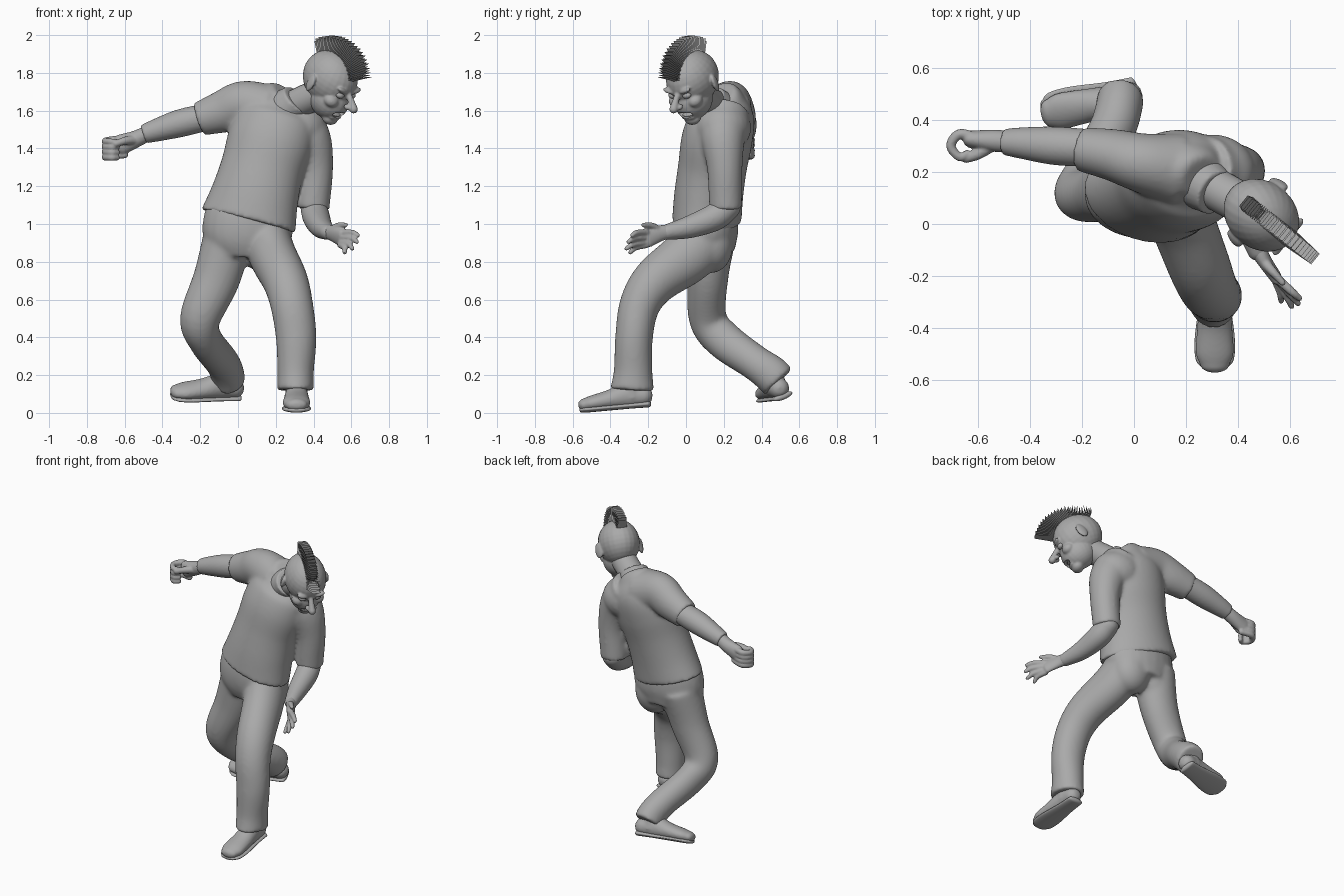
import bpy, bmesh, math
from mathutils import Vector, Matrix

old = bpy.data.objects.get("Cube")
if old:
    bpy.data.objects.remove(old, do_unlink=True)

grey = bpy.data.materials.new("plain grey")
grey.use_nodes = True
grey.diffuse_color = (0.4, 0.4, 0.4, 1)
grey.node_tree.nodes["Principled BSDF"].inputs["Base Color"].default_value = (0.4, 0.4, 0.4, 1)


def spline(points, steps):
    """Catmull-Rom through tuples of any length."""
    pts = [Vector(p) for p in points]
    pts = [pts[0] * 2 - pts[1]] + pts + [pts[-1] * 2 - pts[-2]]
    out = []
    for a, b, c, d in zip(pts, pts[1:], pts[2:], pts[3:]):
        for k in range(steps):
            t = k / steps
            out.append((b * 2 + (c - a) * t + (a * 2 - b * 5 + c * 4 - d) * t * t
                        + (b * 3 - a - c * 3 + d) * t ** 3) / 2)
    return out + [pts[-2]]


def tube(bm, points, ref=(1, 0, 0), rounded=False, frame=Matrix(), sides=24, steps=6):
    """Closed elliptical sweep; each point is x, y, z, width, depth."""
    rows = spline([p if len(p) == 5 else (*p, p[3]) for p in points], steps)
    centres = [Vector(r[:3]) for r in rows]
    sections = []
    for i, row in enumerate(rows):
        tangent = (centres[min(i + 1, len(rows) - 1)] - centres[max(i - 1, 0)]).normalized()
        sections.append((centres[i], tangent, row[3], row[4]))
    if rounded:
        def cap(section, sign):
            c, t, a, b = section
            angles = [math.pi / 2 * k / 5 for k in range(1, 5)]
            return [(c + t * sign * min(a, b) * math.sin(q), t, a * math.cos(q), b * math.cos(q))
                    for q in angles]
        sections = cap(sections[0], -1)[::-1] + sections + cap(sections[-1], 1)
    rings = []
    for c, t, a, b in sections:
        u = Vector(ref)
        u = (u - t * u.dot(t)).normalized()
        v = t.cross(u)
        angles = [math.tau * k / sides for k in range(sides)]
        rings.append([bm.verts.new(frame @ (c + u * a * math.cos(q) + v * b * math.sin(q)))
                      for q in angles])
    for low, high in zip(rings, rings[1:]):
        for k in range(sides):
            n = (k + 1) % sides
            bm.faces.new((low[k], low[n], high[n], high[k]))
    bm.faces.new(rings[0][::-1])
    bm.faces.new(rings[-1])


def blob(bm, centre, radii, frame=Matrix(), turn=Matrix()):
    m = frame @ Matrix.Translation(centre) @ turn @ Matrix.Diagonal((*radii, 1))
    bmesh.ops.create_uvsphere(bm, u_segments=24, v_segments=16, radius=1, matrix=m)


def finish(name, bm, voxel=0, smooth=4, flat=False):
    """Make the object; a voxel size fuses its pieces into one skin."""
    mesh = bpy.data.meshes.new(name)
    bmesh.ops.recalc_face_normals(bm, faces=bm.faces)
    for f in bm.faces:
        f.smooth = not flat
    bm.to_mesh(mesh)
    bm.free()
    mesh.materials.append(grey)
    obj = bpy.data.objects.new(name, mesh)
    bpy.context.collection.objects.link(obj)
    if voxel:
        fuse = obj.modifiers.new("fuse", 'REMESH')
        fuse.mode, fuse.voxel_size, fuse.use_smooth_shade = 'VOXEL', voxel, True
        soften = obj.modifiers.new("soften", 'SMOOTH')
        soften.factor, soften.iterations = 0.5, smooth
    return obj


# Shirt: torso and two short sleeves
bm = bmesh.new()
tube(bm, [(.055, .11, 1.015, .26, .18), (.09, .12, 1.15, .235, .18), (.13, .14, 1.3, .222, .18),
          (.175, .165, 1.45, .23, .185), (.21, .195, 1.57, .21, .165), (.235, .195, 1.65, .14, .115),
          (.26, .18, 1.685, .09, .08)], ref=(1, -.2, 0), sides=40)
tube(bm, [(.16, .21, 1.6, .14), (.03, .235, 1.63, .115, .128), (-.08, .265, 1.595, .1, .113),
          (-.205, .288, 1.555, .085, .09)], ref=(0, 1, 0))
tube(bm, [(.27, .2, 1.57, .14), (.37, .195, 1.46, .12), (.41, .205, 1.3, .094),
          (.397, .21, 1.08, .087)])
blob(bm, (.3, .195, 1.51), (.17, .15, .14))
finish("shirt", bm, .011, 10)

bm = bmesh.new()
tube(bm, [(.26, .16, 1.61, .11), (.3, .13, 1.645, .095), (.315, .12, 1.66, .09)])
finish("collar", bm, .008, 3)

# Trousers: hips, seat and two legs
bm = bmesh.new()
tube(bm, [(.075, .115, 1.13, .2, .14), (.055, .11, 1.03, .235, .165), (.05, .11, .93, .235, .165),
          (.05, .12, .84, .18, .14)])
for x in (-.05, .14):
    blob(bm, (x, .135, .89), (.13, .115, .15))
tube(bm, [(.14, .12, .95, .13, .15), (.185, .01, .83, .125, .145), (.25, -.16, .7, .12, .125),
          (.285, -.245, .57, .113, .108), (.308, -.275, .4, .108, .1),
          (.305, -.28, .22, .097, .103), (.305, -.285, .12, .098, .118)])
tube(bm, [(-.05, .13, .95, .13, .14), (-.11, .115, .72, .125, .11), (-.2, .115, .5, .108, .1),
          (-.172, .2, .385, .09, .102), (-.085, .36, .27, .09, .094), (-.058, .445, .21, .09, .1),
          (-.052, .49, .165, .09, .1)])
finish("trousers", bm, .011, 14)

# Shoes with a projecting sole
shoe_frames = {
    "left": Matrix.Translation((.31, -.3, .024)) @ Matrix.Rotation(.09, 4, 'X'),
    "right": Matrix.Translation((-.1, .495, .075)) @ Matrix.Rotation(-1.33, 4, 'Z')
    @ Matrix.Rotation(.38, 4, 'Y')}
for side, frame in shoe_frames.items():
    bm = bmesh.new()
    tube(bm, [(0, .075, .06, .055, .055), (0, 0, .07, .06, .07), (0, -.1, .055, .068, .052),
              (0, -.19, .045, .073, .042), (0, -.235, .04, .058, .034)], rounded=True, frame=frame)
    tube(bm, [(0, .02, .05, .06), (0, .02, .15, .06)], frame=frame)
    finish(side + "_shoe", bm, .008, 4)
    bm = bmesh.new()
    tube(bm, [(0, .1, .014, .054, .018), (0, 0, .014, .06, .016), (0, -.14, .014, .077, .016),
              (0, -.22, .014, .073, .016), (0, -.25, .014, .05, .014)], rounded=True, frame=frame)
    finish(side + "_sole", bm)

# Right arm, curled into a loose fist
bm = bmesh.new()
tube(bm, [(-.15, .29, 1.57, .072), (-.3, .3, 1.535, .074), (-.42, .31, 1.5, .062),
          (-.5, .315, 1.475, .05)], ref=(0, 1, 0))
finish("right_forearm", bm, .008)
bm = bmesh.new()
tube(bm, [(-.48, .315, 1.48, .042), (-.54, .32, 1.45, .042, .045), (-.62, .325, 1.42, .034, .055)],
     ref=(0, 1, 0), rounded=True)
for i in range(4):
    z = 1.45 - .028 * i
    tube(bm, [(-.6, .33, z, .019), (-.67, .345, z - .005, .02), (-.703, .3, z - .012, .019),
              (-.67, .257, z - .015, .017), (-.64, .27, z - .015, .015)],
         ref=(0, 0, 1), rounded=True, sides=10)
tube(bm, [(-.55, .3, 1.445, .026), (-.6, .268, 1.44, .022), (-.645, .25, 1.425, .017)],
     ref=(0, 0, 1), rounded=True, sides=10)
finish("right_hand", bm, .006, 3)

# Left arm, bent with open fingers
bm = bmesh.new()
tube(bm, [(.4, .22, 1.09, .07), (.415, .15, 1.035, .072), (.44, .02, .985, .06),
          (.475, -.1, .957, .042)], rounded=True)
finish("left_forearm", bm, .008)
bm = bmesh.new()
tube(bm, [(.47, -.085, .96, .037), (.5, -.14, .95, .028, .043), (.545, -.205, .925, .022, .05)],
     rounded=True)
for tip in [(.635, -.285, .94), (.63, -.305, .905), (.605, -.315, .87), (.565, -.295, .85)]:
    tip = Vector(tip)
    root = Vector((.54, -.2, .925)).lerp(tip, .12) + Vector((0, 0, (tip.z - .895) * .6))
    middle = root.lerp(tip, .55) + Vector((.008, -.008, .008))
    tube(bm, [(*root, .018), (*middle, .016), (*tip, .012)], ref=(0, 0, 1), rounded=True, sides=10)
tube(bm, [(.495, -.14, .965, .022), (.53, -.18, .99, .018), (.57, -.225, .995, .013)],
     ref=(0, 0, 1), rounded=True, sides=10)
finish("left_hand", bm, .006, 3)

# Head: turned to its left and bowed, with its own frame
head = (Matrix.Translation((.485, .037, 1.74)) @ Matrix.Rotation(math.radians(51), 4, 'Z')
        @ Matrix.Rotation(math.radians(35), 4, 'X'))
bm = bmesh.new()
tube(bm, [(.24, .18, 1.6, .08), (.34, .12, 1.65, .08), (.45, .06, 1.7, .08)])
finish("neck", bm)

bm = bmesh.new()
blob(bm, (0, .015, .03), (.13, .16, .145), head)
blob(bm, (0, -.045, -.065), (.1, .115, .105), head)
blob(bm, (0, -.105, -.145), (.048, .04, .035), head)
tube(bm, [(0, -.13, .035, .015), (0, -.175, .008, .018), (0, -.21, -.015, .023)],
     rounded=True, frame=head)
for s in (-1, 1):
    blob(bm, (s * .062, -.1, -.035), (.042, .042, .035), head)
    blob(bm, (s * .02, -.18, -.022), (.016, .02, .014), head)
    blob(bm, (s * .05, -.128, .048), (.042, .02, .014), head, Matrix.Rotation(s * -.25, 4, 'Y'))
    blob(bm, (s * .135, .02, -.005), (.014, .034, .05), head, Matrix.Rotation(s * .45, 4, 'Z'))
blob(bm, (0, -.132, -.122), (.045, .016, .012), head)
blob(bm, (0, -.142, -.068), (.05, .016, .012), head)
face = finish("head", bm, .006, 4)

# Open mouth
bm = bmesh.new()
blob(bm, (0, -.16, -.095), (.05, .05, .021), head)
cutter = finish("mouth_cutter", bm)
cutter.hide_render = True
cutter.hide_viewport = True
cut = face.modifiers.new("mouth", 'BOOLEAN')
cut.operation, cut.object = 'DIFFERENCE', cutter

bm = bmesh.new()
for row in (-.084, -.107):
    blob(bm, (0, -.115, row), (.04, .03, .008), head)
finish("teeth", bm)
bm = bmesh.new()
for s in (-1, 1):
    blob(bm, (s * .047, -.123, .016), (.026, .022, .018), head)
finish("eyes", bm)

# Crest of hair: flat wedge blades fanned over the skull
bm = bmesh.new()
count = 40
for i in range(count):
    q = math.radians(43 + 102 * i / (count - 1))
    out = Vector((0, -math.cos(q), math.sin(q)))
    along = Vector((0, math.sin(q), math.cos(q)))
    across = Vector((1, 0, 0))
    reach = .265 + .014 * math.cos(q) - .01 * (i % 2)
    base = out * .15
    corners = [base - across * .036, base - along * .008, base + across * .036, base + along * .008]
    ring = [bm.verts.new(head @ c) for c in corners]
    tips = [bm.verts.new(head @ (out * reach + across * w)) for w in (-.026, .026)]
    bm.faces.new(ring)
    bm.faces.new((ring[0], ring[1], tips[0]))
    bm.faces.new((ring[1], ring[2], tips[1], tips[0]))
    bm.faces.new((ring[2], ring[3], tips[1]))
    bm.faces.new((ring[3], ring[0], tips[0], tips[1]))
finish("hair_crest", bm, flat=True)
